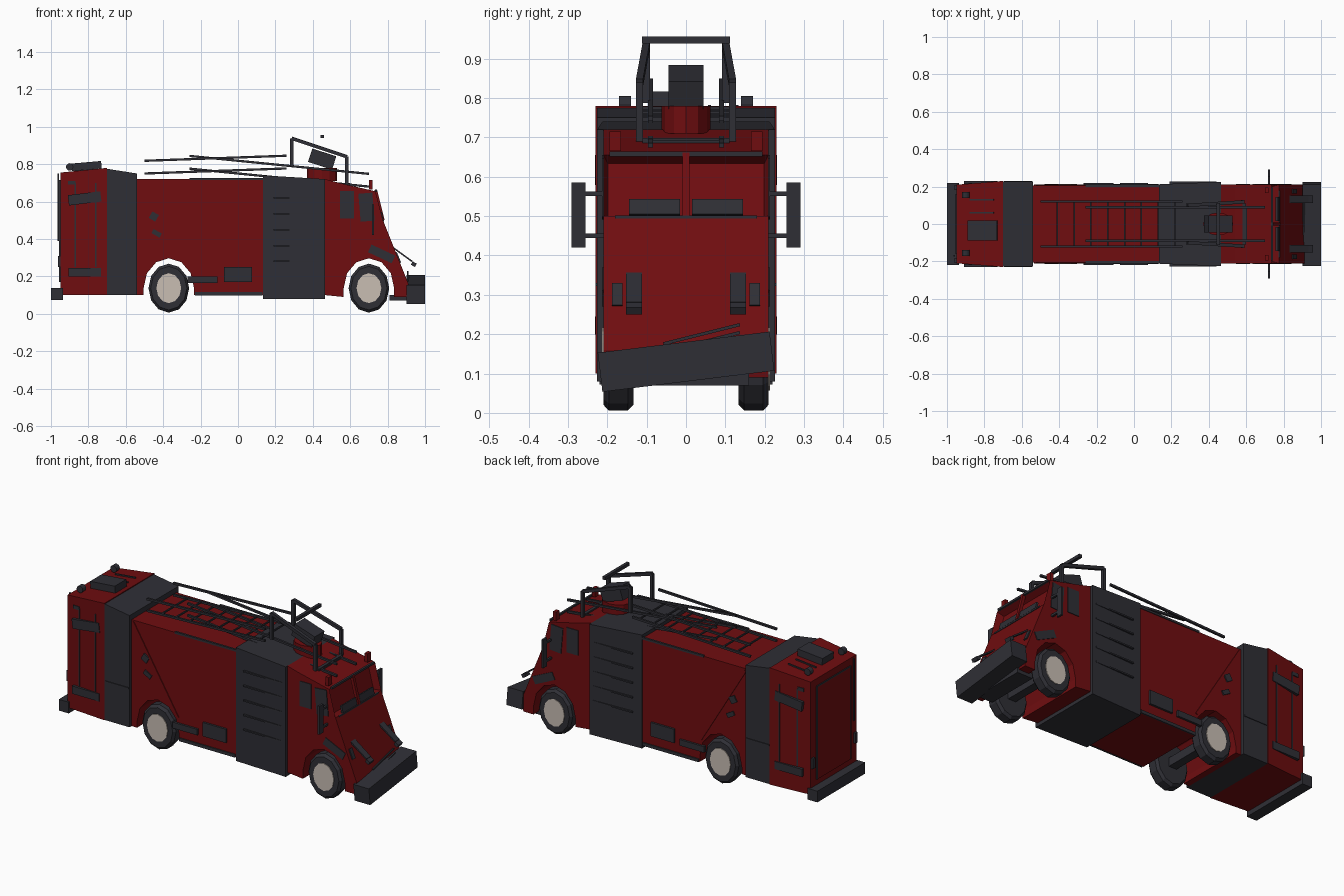
import bpy, bmesh
from math import sin, cos, pi, radians
from mathutils import Vector, Matrix

old = bpy.data.objects.get("Cube")
if old:
    bpy.data.objects.remove(old, do_unlink=True)

# Shared sizes
SIDE = .21
FLOOR = .1
ROOF = .72
AXLE = .137
REAR_WHEEL, FRONT_WHEEL = -.37, .7
REAR_JOINT, COLLAR_JOINT = -.7, -.54
SECTION_BACK, SECTION_FRONT = .135, .465
FINE, THIN, THICK = .008, .012, .018


def material(name, *rgb):
    m = bpy.data.materials.new(name)
    m.use_nodes = True
    m.diffuse_color = (*rgb, 1)
    bsdf = m.node_tree.nodes["Principled BSDF"]
    bsdf.inputs["Base Color"].default_value = (*rgb, 1)
    return m


RED = material("deep_red", .16, .004, .005)
GREY = material("dark_grey", .028, .028, .036)
BEIGE = material("hub_beige", .58, .51, .45)


def finish(name, bm, mat, pair=False):
    """Store the mesh; a pair also gets its mirror image across y."""
    if pair:
        copy = bmesh.ops.duplicate(bm, geom=bm.verts[:] + bm.edges[:] + bm.faces[:])
        for item in copy["geom"]:
            if isinstance(item, bmesh.types.BMVert):
                item.co.y = -item.co.y
    bmesh.ops.recalc_face_normals(bm, faces=bm.faces)
    mesh = bpy.data.meshes.new(name)
    bm.to_mesh(mesh)
    bm.free()
    mesh.materials.append(mat)
    obj = bpy.data.objects.new(name, mesh)
    bpy.context.collection.objects.link(obj)
    return obj


def prism(name, profile, mat, half_width):
    """Side profile of (x, z) points across the vehicle; half_width depends on x."""
    bm = bmesh.new()
    face = bm.faces.new([bm.verts.new((x, -half_width(x), z)) for x, z in profile])
    for item in bmesh.ops.extrude_face_region(bm, geom=[face])["geom"]:
        if isinstance(item, bmesh.types.BMVert):
            item.co.y = -item.co.y
    return finish(name, bm, mat)


def box(name, centre, size, mat=GREY, pair=False, tilt=0, roll=0):
    bm = bmesh.new()
    place = (Matrix.Translation(centre) @ Matrix.Rotation(radians(roll), 4, 'X')
             @ Matrix.Rotation(radians(tilt), 4, 'Y') @ Matrix.Diagonal((*size, 1)))
    bmesh.ops.create_cube(bm, size=1, matrix=place)
    return finish(name, bm, mat, pair)


def bar(name, start, end, thick=THIN, mat=GREY, pair=False):
    start, end = Vector(start), Vector(end)
    along = end - start
    bm = bmesh.new()
    place = (Matrix.Translation((start + end) / 2)
             @ along.to_track_quat('X', 'Z').to_matrix().to_4x4()
             @ Matrix.Diagonal((along.length, thick, thick, 1)))
    bmesh.ops.create_cube(bm, size=1, matrix=place)
    return finish(name, bm, mat, pair)


def cross_bar(name, x, z, half, thick=THIN, mat=GREY):
    return bar(name, (x, -half, z), (x, half, z), thick, mat)


def disc(name, centre, radius, depth, mat, axis='X', stretch=.83, bevel=0, pair=False):
    bm = bmesh.new()
    bmesh.ops.create_cone(bm, cap_ends=True, segments=12, radius1=radius,
                          radius2=radius, depth=depth)
    if bevel:
        rims = [e for e in bm.edges if e.verts[0].co.z * e.verts[1].co.z > 0]
        bmesh.ops.bevel(bm, geom=rims, offset=bevel, segments=1, affect='EDGES')
    turn = Matrix.Rotation(pi / 2, 4, 'X') if axis == 'X' else Matrix()
    bm.transform(Matrix.Translation(centre) @ Matrix.Diagonal((stretch, 1, 1, 1)) @ turn)
    return finish(name, bm, mat, pair)


def side_plate(name, x, z, length, height, wall=SIDE, depth=FINE, mat=GREY, tilt=0):
    return box(name, (x, wall, z), (length, depth, height), mat, True, tilt)


def block(name, back, front, back_top, front_top, mat, half_width):
    profile = [(back, FLOOR), (front, FLOOR), (front, front_top), (back, back_top)]
    return prism(name, profile, mat, half_width)


def arch(centre, bottom):
    """Wheel opening, from front to back."""
    steps = 6
    curve = [(centre + .135 * cos(pi * i / steps), AXLE + .16 * sin(pi * i / steps))
             for i in range(steps + 1)]
    return [(curve[0][0], bottom), *curve, (curve[-1][0], bottom)]


def nose_x(z):
    """Front surface of the sloping nose."""
    return .775 + (.5 - z) * .4


# Main body sections
block("rear_block", -.95, REAR_JOINT, .755, .78, RED, lambda x: SIDE + (x + .95) * FINE * 10)
block("rear_collar", REAR_JOINT, COLLAR_JOINT, .775, .75, GREY, lambda x: .226)
prism("middle_body", [(COLLAR_JOINT, ROOF), (SECTION_BACK, ROOF), (SECTION_BACK, FLOOR),
                      *arch(REAR_WHEEL, FLOOR), (COLLAR_JOINT, FLOOR)], RED, lambda x: .207)
prism("centre_section", [(SECTION_BACK, .08), (SECTION_FRONT, .08), (SECTION_FRONT, ROOF),
                         (SECTION_BACK, .74)], GREY, lambda x: .207 + x * .04)

# Cab with a recessed windscreen
cab = prism("cab", [(SECTION_FRONT, FLOOR), (SECTION_FRONT, ROOF), (.54, .7), (.735, .655),
                    (nose_x(.5), .5), (nose_x(.16), .16), (.9, .09),
                    *arch(FRONT_WHEEL, .09)], RED, lambda x: SIDE)
bm = bmesh.new()
bm.from_mesh(cab.data)
screen = [f for f in bm.faces if f.normal.x > .9 and .55 < f.calc_center_median().z < .6]
bmesh.ops.inset_individual(bm, faces=screen, thickness=.016, depth=-.04)
bm.to_mesh(cab.data)
bm.free()
bar("windscreen_pillar", (.735, 0, .66), (.775, 0, .5), THICK, RED)
cross_bar("windscreen_top_trim", .738, .658, .195)
cross_bar("windscreen_bottom_trim", .777, .498, .18, FINE)
box("dash_glass", (.768, .08, .523), (THIN, .13, .04), pair=True, tilt=-14)

# Bumpers
bumper_roll = 7
box("front_bumper", (.95, 0, .13), (.1, .44, .1), roll=bumper_roll)
box("rear_bumper", (-.968, 0, .105), (.064, .44, .065))
box("front_underframe", (.86, 0, .085), (.1, .32, .03))
for z in (.18, .2):
    box("bumper_guard", (nose_x(z) + THIN, .04, z), (FINE, .2, FINE), roll=bumper_roll * 2)

# Wheels
for name, x in (("rear", REAR_WHEEL), ("front", FRONT_WHEEL)):
    cross_bar(name + "_axle", x, AXLE, .15, .05)
    disc(name + "_tyre", (x, .172, AXLE), .131, .076, GREY, bevel=.014, pair=True)
    disc(name + "_hub", (x, SIDE, AXLE), .08, FINE, BEIGE, pair=True)

# Cab windows, lamps and mirrors
side_plate("rear_cab_window", .583, .583, .075, .145)
side_plate("front_cab_window", .687, .57, .075, .15, tilt=-5)
side_plate("cab_side_lamp", .768, .32, .14, .045, tilt=25)
box("mirror", (.722, .273, .503), (THIN, .036, .165), pair=True)
for z in (.45, .557):
    bar("mirror_arm", (.722, SIDE, z), (.722, .26, z), pair=True)
box("lamp_wing", (.855, .132, .335), (.19, .04, FINE), pair=True, tilt=36)
box("wing_lamp", (.94, .132, .265), (.025, .04, .02), pair=True, tilt=30)
box("nose_lamp", (nose_x(.3), .175, .3), (THIN, .026, .06), pair=True, tilt=-22)
box("cab_beacon", (.71, .18, .69), (.02, .03, .05), RED, pair=True)

# Centre shutters and roof edge
for i in range(5):
    side_plate("shutter_slat", .315, .28 + i * .085, .25, FINE, .22, THIN)
bar("roof_edge", (-.26, .205, ROOF), (SECTION_BACK, .205, ROOF), pair=True)

# Middle body lockers, vents and seams
side_plate("large_locker", 0, SIDE, .15, .08, depth=THICK)
side_plate("small_locker", -.19, .183, .16, .035, depth=THICK)
side_plate("sill", -.05, .107, .36, THICK)
side_plate("upper_vent", -.45, .52, .04, .04, tilt=30)
side_plate("lower_vent", -.435, .43, .05, .025, tilt=30)
bar("diagonal_seam", (-.53, .206, .71), (-.24, .206, .23), mat=RED, pair=True)
side_plate("collar_seam", -.62, .326, .15, FINE, .226)

# Rear side panels, door seams and lights
side_plate("upper_rear_panel", -.82, .617, .175, .055, .222, THICK, tilt=-7)
side_plate("lower_rear_panel", -.82, .222, .175, .045, .222, THICK)
side_plate("rear_marker", -.89, .7, .04, .02, .215)
for x in (-.87, -.76):
    side_plate("door_seam", x, .475, FINE, .45, SIDE + (x + .95) * FINE * 10)
disc("rear_beacon", (-.9, .155, .785), .02, .03, GREY, stretch=1, pair=True)
box("rear_light", (-.952, .195, .28), (.02, .02, .06), pair=True)

# Rear door, grab pole and roof unit
box("rear_door", (-.951, 0, .44), (FINE, .3, .54), RED)
bar("rear_door_frame", (-.952, .155, .17), (-.952, .155, .71), FINE, pair=True)
cross_bar("rear_door_top", -.952, .71, .155, FINE)
bar("grab_pole", (-.962, -.17, .39), (-.962, -.17, .75), FINE)
box("roof_unit", (-.81, -.035, .79), (.16, .105, .04), tilt=-5)
for y in (.06, .13):
    bar("roof_rail", (-.88, y, .765), (-.75, y, .778), FINE)

# Two overlapping roof ladders with raised hand rails
for lift in (0, .068):
    bar("rear_ladder_rail", (-.5, .12, .75 + lift), (.26, .12, .777 + lift), pair=True)
    bar("front_ladder_rail", (-.26, .09, .776 + lift), (.7, .09, .68 + lift), pair=True)
for i in range(8):
    cross_bar("rear_ladder_rung", -.41 + i * .09, .753 + i * .003, .12, FINE)
for i in range(5):
    cross_bar("front_ladder_rung", .2 + i * .1, .73 - i * .01, .09, FINE)

# Roof frame
corner_back, corner_front = Vector((.287, .1, .938)), Vector((.582, .118, .84))
bar("frame_side_rail", corner_back, corner_front, THICK, pair=True)
for name, corner in (("rear", corner_back), ("front", corner_front)):
    foot = corner - Vector((0, 0, .15))
    bar("frame_" + name + "_post", corner, foot, THICK, pair=True)
cross_bar("frame_front_bar", .59, .69, .11, THICK)
cross_bar("frame_top_bar", .45, .948, .112, THICK)

# Water turret on its red base
disc("turret_base", (.45, 0, .745), .062, .07, RED, axis='Z', stretch=1.3)
box("turret", (.45, 0, .827), (.135, .09, .075), tilt=18)
